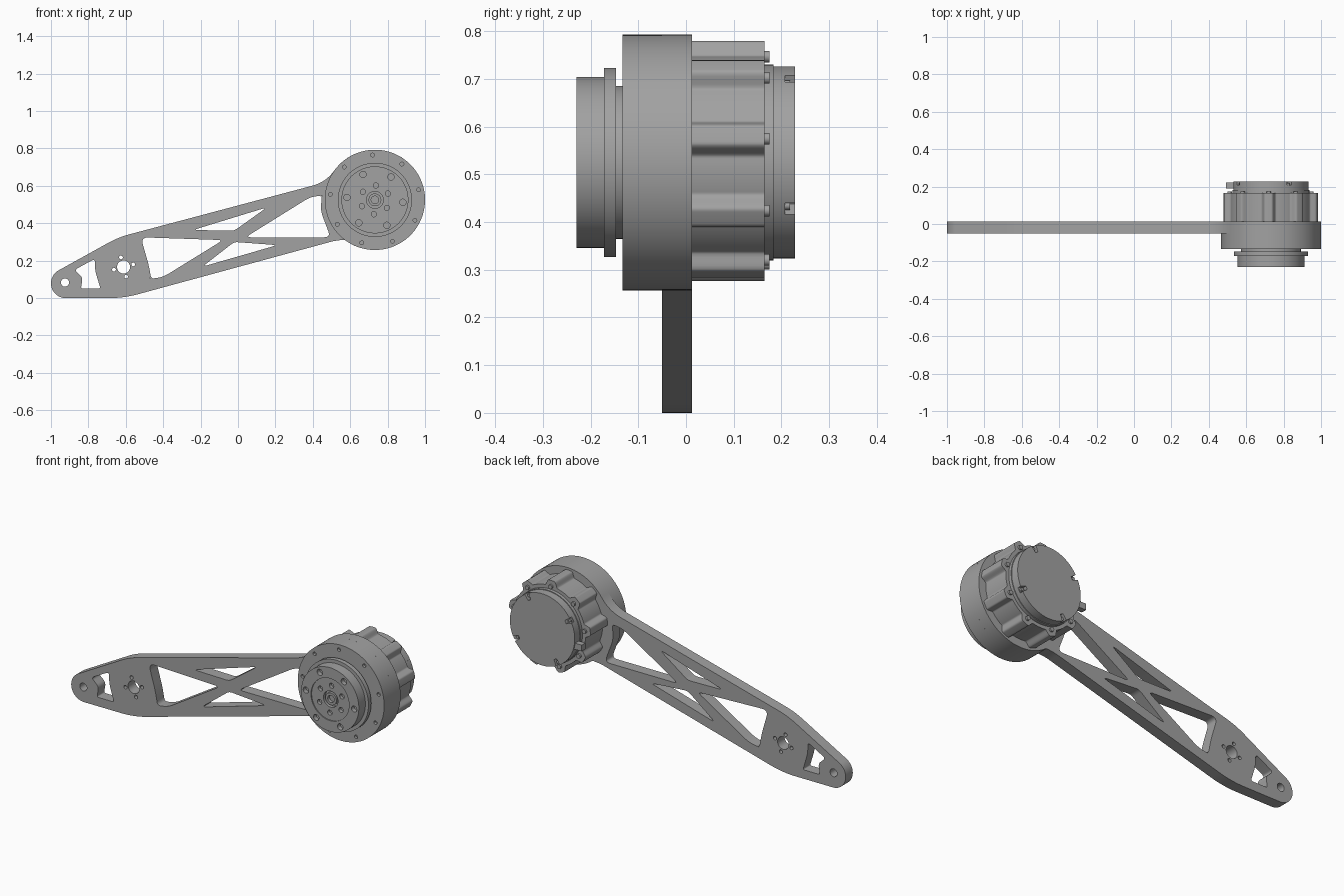
import bpy, bmesh
from math import sin, cos, pi, radians, degrees
from mathutils import Vector

if "Cube" in bpy.data.objects:
    bpy.data.objects.remove(bpy.data.objects["Cube"])

grey = bpy.data.materials.new("machined grey")
grey.use_nodes = True
colour = (0.36, 0.36, 0.36, 1)
grey.diffuse_color = colour
grey.node_tree.nodes["Principled BSDF"].inputs["Base Color"].default_value = colour

CX, CZ, R = 0.732, 0.525, 0.268      # motor axis and housing radius


def arc(x, z, r, a0, a1, n):
    return [(x + r * cos(radians(a0 + (a1 - a0) * i / n)),
             z + r * sin(radians(a0 + (a1 - a0) * i / n))) for i in range(n + 1)]


def circle(r, x=CX, z=CZ, n=96):
    return arc(x, z, r, 0, 360, n)[:-1]


def hole_ring(count, start, dist, r, x=CX, z=CZ):
    """Small circles evenly spaced around a centre."""
    angles = [radians(start + 360 * i / count) for i in range(count)]
    return [circle(r, x + dist * cos(a), z + dist * sin(a), 20) for a in angles]


def polar(radius, n=360):
    """Outline around the motor axis from a radius function of degrees."""
    return [(CX + radius(i * 360 / n) * cos(2 * pi * i / n),
             CZ + radius(i * 360 / n) * sin(2 * pi * i / n)) for i in range(n)]


def rounded(corners, steps=8):
    """Polygon whose corners (x, z, cut) are rounded by the cut length."""
    out = []
    for i, (x, z, *cut) in enumerate(corners):
        p = Vector((x, z))
        if not cut:
            out.append((x, z))
            continue
        before = Vector(corners[i - 1][:2]) - p
        after = Vector(corners[(i + 1) % len(corners)][:2]) - p
        a, b = p + before.normalized() * cut[0], p + after.normalized() * cut[0]
        for k in range(steps + 1):
            t = k / steps
            out.append(tuple(a * (1 - t) ** 2 + p * 2 * t * (1 - t) + b * t * t))
    return out


def slab(name, y0, y1, outlines):
    """Extrude outlines along y; nested outlines become holes."""
    curve = bpy.data.curves.new(name, "CURVE")
    curve.dimensions = "2D"
    curve.fill_mode = "BOTH"
    curve.extrude = (y1 - y0) / 2
    for pts in outlines:
        spline = curve.splines.new("POLY")
        spline.points.add(len(pts) - 1)
        for sp, (x, z) in zip(spline.points, pts):
            sp.co = (x, z, 0, 1)
        spline.use_cyclic_u = True
    temp = bpy.data.objects.new(name + "_curve", curve)
    bpy.context.collection.objects.link(temp)
    graph = bpy.context.evaluated_depsgraph_get()
    mesh = bpy.data.meshes.new_from_object(temp.evaluated_get(graph))
    bpy.data.objects.remove(temp)
    bm = bmesh.new()
    bm.from_mesh(mesh)
    for v in bm.verts:
        x, z, d = v.co
        v.co = (x, (y0 + y1) / 2 - d, z)
    bmesh.ops.remove_doubles(bm, verts=bm.verts, dist=0.0001)
    bmesh.ops.recalc_face_normals(bm, faces=bm.faces)
    for f in bm.faces:
        f.smooth = True
    bm.to_mesh(mesh)
    bm.free()
    mesh.set_sharp_from_angle(angle=radians(30))
    mesh.materials.clear()
    mesh.materials.append(grey)
    obj = bpy.data.objects.new(name, mesh)
    bpy.context.collection.objects.link(obj)
    return obj


# Arm plate with its lightening windows
arm_outline = rounded(
    arc(CX, CZ, R, -127, 143, 80)
    + [(0.47, 0.62, 0.075), (-0.64, 0.325, 0.06)]
    + arc(-0.921, 0.079, 0.079, 120, 270, 24)
    + [(-0.61, 0, 0.08), (0.53, 0.31, 0.04)])
rear_window = rounded([(-0.52, 0.325, 0.04), (-0.08, 0.31, 0.03),
                       (-0.42, 0.10, 0.06), (-0.465, 0.105, 0.02),
                       (-0.475, 0.17, 0.05)])
upper_window = rounded([(-0.24, 0.364, 0.03), (0.155, 0.485, 0.03), (-0.02, 0.36, 0.02)])
lower_window = rounded([(-0.02, 0.30, 0.02), (0.21, 0.283, 0.03), (-0.19, 0.168, 0.03)])
front_window = rounded([(0.04, 0.325, 0.03), (0.41, 0.555, 0.06), (0.45, 0.545, 0.02),
                        (0.44, 0.47, 0.04), (0.495, 0.325, 0.035)])
tip_window = rounded([(-0.875, 0.15, 0.02), (-0.765, 0.21, 0.02), (-0.765, 0.15, 0.03),
                      (-0.735, 0.05, 0.012), (-0.84, 0.05, 0.012), (-0.83, 0.11, 0.02)])
slab("arm_plate", -0.05, 0.013,
     [arm_outline, rear_window, upper_window, lower_window, front_window, tip_window,
      circle(0.022, -0.925, 0.083, 32), circle(0.035, -0.612, 0.166, 32)]
     + hole_ring(4, 15, 0.053, 0.01, -0.612, 0.166))

# Front housing with a ring of screw holes
slab("housing_face", -0.133, -0.118, [circle(R)] + hole_ring(9, 13, 0.24, 0.01))
slab("housing_body", -0.118, -0.05, [circle(R)])
slab("output_neck", -0.147, -0.133, [circle(0.16)])
slab("output_flange", -0.172, -0.147, [circle(0.198)])

# Output hub: raised rim, drilled face and solid base
bolt_holes = hole_ring(6, 55, 0.15, 0.017)
slab("hub_rim", -0.23, -0.224, [circle(0.179), circle(0.118)] + bolt_holes)
slab("hub_face", -0.224, -0.205,
     [circle(0.179), circle(0.045)] + bolt_holes + hole_ring(6, 26, 0.077, 0.014))
slab("hub_base", -0.205, -0.172, [circle(0.179)])
slab("hub_bushing", -0.222, -0.205, [circle(0.034), circle(0.02)])


# Ribbed motor body: nine lugs blended into the wall
def lug_radius(deg):
    off = abs((deg - 13 + 20) % 40 - 20)
    t = min(max((10 - off) / 6, 0), 1)
    return 0.224 + 0.031 * t * t * (3 - 2 * t)


slab("motor_body", 0.013, 0.165, [polar(lug_radius)])
for i, tip in enumerate(hole_ring(9, 13, 0.222, 0.012)):
    slab(f"lug_screw_{i + 1}", 0.165, 0.175, [tip])
slab("rear_step", 0.165, 0.183, [circle(0.205)])


# Rear cover with four rim notches and a screw in each
def notch_radius(deg):
    off = abs((deg - 61 + 45) % 90 - 45)
    return 0.165 if off < 4 else 0.201


slab("rear_cover_base", 0.183, 0.208, [circle(0.201)])
slab("rear_cover_cap", 0.208, 0.228, [polar(notch_radius)])
for i, head in enumerate(hole_ring(4, 61, 0.186, 0.009)):
    slab(f"cover_screw_{i + 1}", 0.208, 0.218, [head])

# Cable connector on the arm side of the cover
slab("cable_connector", 0.19, 0.222,
     [[(0.492, 0.465), (0.55, 0.465), (0.55, 0.5), (0.492, 0.5)]])
